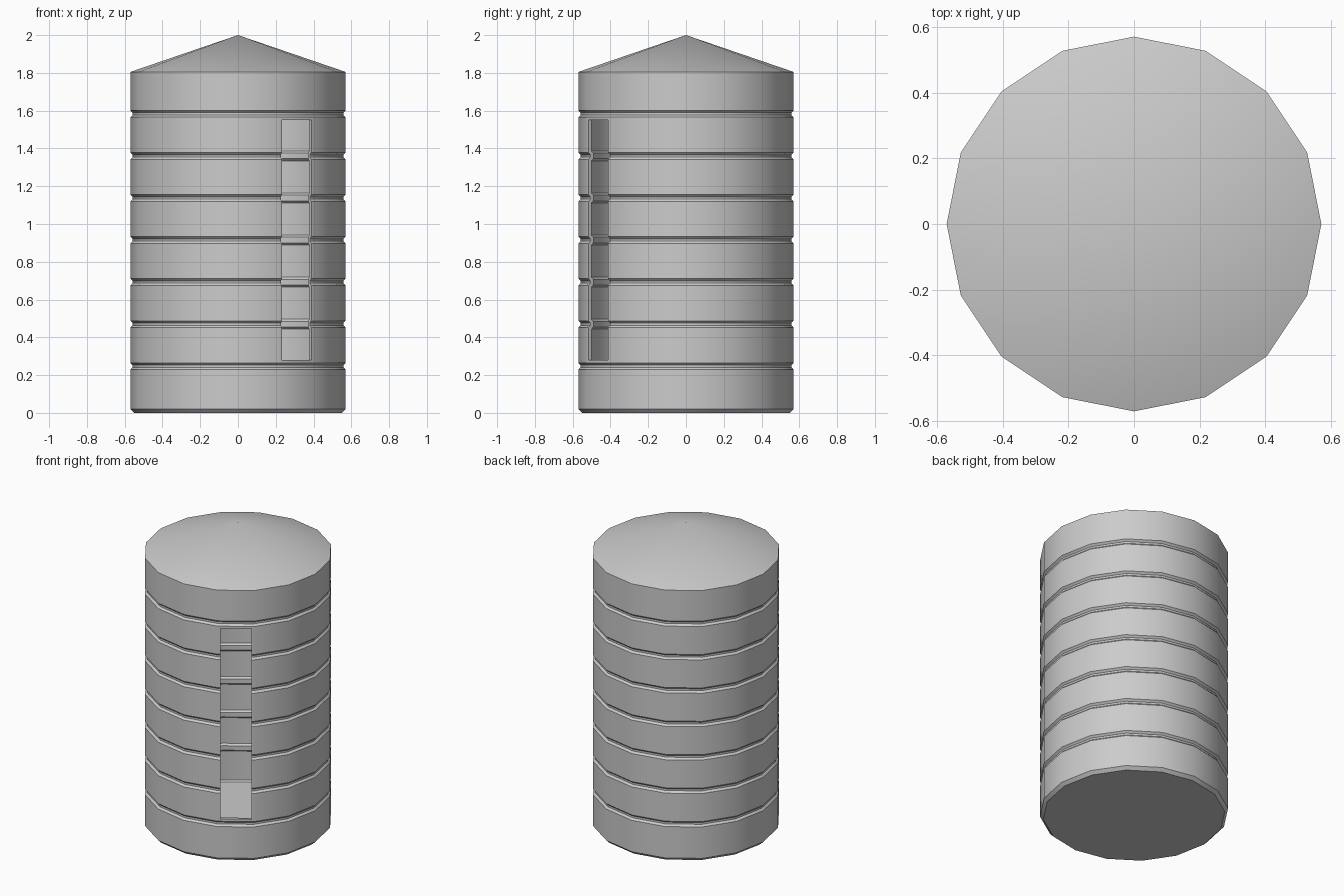
import bpy, bmesh, math

if "Cube" in bpy.data.objects:
    bpy.data.objects.remove(bpy.data.objects["Cube"])

SIDES, R, WALL = 16, 0.57, 0.02

# Outer profile (radius, z): floor, chamfer, seven grooves, eave
profile = [(0.55, 0.0), (R, 0.02)]
for i in range(7):
    z = 0.247 + i * 0.2227
    profile += [(R, z - 0.018), (R - 0.012, z - 0.006),
                (R - 0.012, z + 0.006), (R, z + 0.018)]
profile.append((R, 1.805))

# Tank shell: spun profile with a flat floor and conical roof
bm = bmesh.new()
rings = [[bm.verts.new((r * math.cos(k * math.tau / SIDES),
                        r * math.sin(k * math.tau / SIDES), z))
          for k in range(SIDES)] for r, z in profile]
for lo, hi in zip(rings, rings[1:]):
    for k in range(SIDES):
        n = (k + 1) % SIDES
        bm.faces.new((lo[k], lo[n], hi[n], hi[k]))
bm.faces.new(rings[0][::-1])
apex = bm.verts.new((0, 0, 2.0))
for k in range(SIDES):
    bm.faces.new((rings[-1][k], rings[-1][(k + 1) % SIDES], apex))
bmesh.ops.recalc_face_normals(bm, faces=bm.faces)
mesh = bpy.data.meshes.new("tank_shell")
bm.to_mesh(mesh)
bm.free()
tank = bpy.data.objects.new("tank_shell", mesh)
bpy.context.collection.objects.link(tank)

# Cutter for the tall slot in one front-right facet
ang = math.radians(-56.25)
d = R * math.cos(math.pi / SIDES)
bpy.ops.mesh.primitive_cube_add(
    size=1, location=(d * math.cos(ang), d * math.sin(ang), 0.915),
    rotation=(0, 0, ang))
cutter = bpy.context.object
cutter.name = "slot_cutter"
cutter.scale = (0.2, 0.186, 1.27)
cutter.hide_render = True

# Hollow the tank, then open the slot
sol = tank.modifiers.new("wall", 'SOLIDIFY')
sol.thickness = WALL
sol.offset = -1
sol.use_even_offset = True
cut = tank.modifiers.new("slot", 'BOOLEAN')
cut.operation = 'DIFFERENCE'
cut.solver = 'EXACT'
cut.object = cutter

bpy.ops.object.select_all(action='DESELECT')
tank.select_set(True)
bpy.context.view_layer.objects.active = tank
bpy.ops.object.modifier_apply(modifier="wall")
bpy.ops.object.modifier_apply(modifier="slot")
bpy.data.objects.remove(cutter)
bpy.ops.object.shade_smooth_by_angle(angle=math.radians(40))
